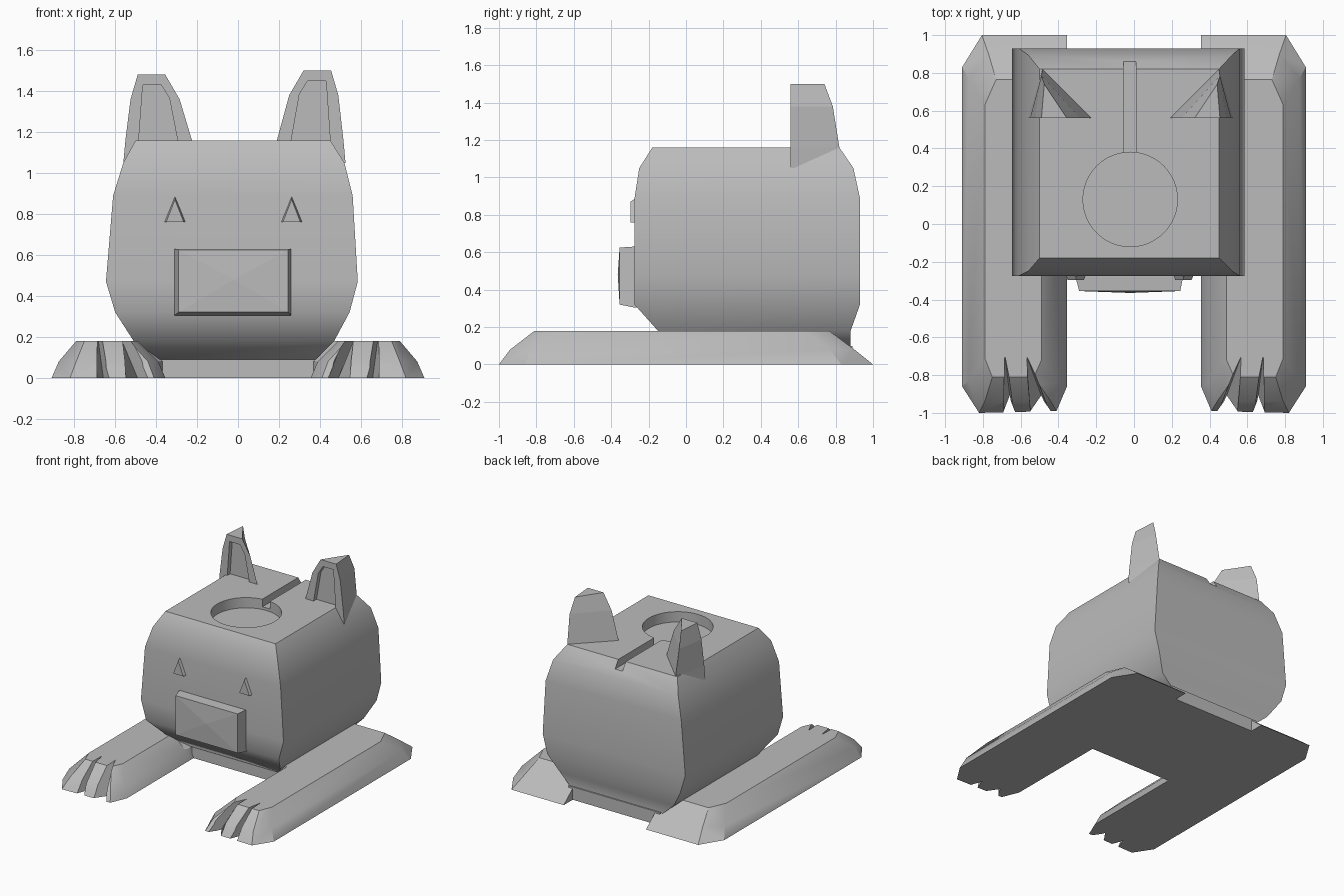
import bpy, bmesh, math

cube = bpy.data.objects.get("Cube")
if cube:
    bpy.data.objects.remove(cube, do_unlink=True)

GREY = 0.5
mat = bpy.data.materials.new("plain grey")
mat.use_nodes = True
mat.diffuse_color = (GREY, GREY, GREY, 1)
mat.node_tree.nodes["Principled BSDF"].inputs["Base Color"].default_value = (GREY, GREY, GREY, 1)


def loft(name, rings):
    """Skin a stack of equal-length point loops and cap both ends."""
    bm = bmesh.new()
    loops = [[bm.verts.new(p) for p in ring] for ring in rings]
    n = len(loops[0])
    for a, b in zip(loops, loops[1:]):
        for i in range(n):
            j = (i + 1) % n
            bm.faces.new((a[i], a[j], b[j], b[i]))
    bm.faces.new(loops[0][::-1])
    bm.faces.new(loops[-1])
    bmesh.ops.recalc_face_normals(bm, faces=bm.faces)
    mesh = bpy.data.meshes.new(name)
    bm.to_mesh(mesh)
    bm.free()
    mesh.materials.append(mat)
    ob = bpy.data.objects.new(name, mesh)
    bpy.context.collection.objects.link(ob)
    return ob


def box_ring(z, x0, x1, y0, y1):
    return [(x0, y0, z), (x1, y0, z), (x1, y1, z), (x0, y1, z)]


def at_y(y, outline):
    return [(x, y, z) for x, z in outline]


def activate(ob):
    bpy.ops.object.select_all(action='DESELECT')
    ob.select_set(True)
    bpy.context.view_layer.objects.active = ob


def cut(ob, cutter):
    mod = ob.modifiers.new("cut", 'BOOLEAN')
    mod.operation = 'DIFFERENCE'
    mod.solver = 'EXACT'
    mod.object = cutter
    activate(ob)
    bpy.ops.object.modifier_apply(modifier=mod.name)
    bpy.data.objects.remove(cutter, do_unlink=True)


def smooth(ob, degrees):
    activate(ob)
    bpy.ops.object.shade_smooth_by_angle(angle=math.radians(degrees))


# Body: rounded block as a stack of rectangles
body = loft("body", [box_ring(*r) for r in (
    (.09, -.41, .38, -.05, .88),
    (.18, -.51, .47, -.15, .88),
    (.32, -.60, .545, -.275, .93),
    (.47, -.645, .585, -.275, .93),
    (.89, -.61, .56, -.275, .93),
    (1.05, -.56, .52, -.25, .895),
    (1.16, -.50, .45, -.18, .82))])

# Round recess and slot in the top
circle = [(-.02 + .25 * math.cos(t * math.tau / 48), .13 + .25 * math.sin(t * math.tau / 48))
          for t in range(48)]
cut(body, loft("recess_cutter", [[(x, y, z) for x, y in circle] for z in (1.08, 1.3)]))
cut(body, loft("slot_cutter", [box_ring(z, -.055, .01, .3, 1) for z in (1.10, 1.3)]))
smooth(body, 45)

# Base plate between the legs
loft("base_plate", [box_ring(z, -.4, .39, -.04, .89) for z in (0, .1)])

# Legs: sloped sides, three rings each, with slanted notches between the toes
LEG = (
    (0, [(.355, -.86), (.41, -.99), (.82, -1), (.91, -.86), (.91, .83), (.805, 1),
         (.355, 1), (.355, 0), (.355, -.1)]),
    (.08, [(.39, -.84), (.44, -.94), (.79, -.94), (.875, -.83), (.875, .77), (.77, .9),
           (.355, .9), (.355, 0), (.39, -.1)]),
    (.18, [(.49, -.72), (.53, -.81), (.75, -.81), (.79, -.71), (.79, .63), (.73, .765),
           (.355, .765), (.355, 0), (.49, -.1)]))
NOTCHES = ((.575, .42, .545), (.685, .62, .69))   # apex x, front x range

for side, label in ((1, "left"), (-1, "right")):
    leg = loft(label + "_leg", [[(side * x, y, z) for x, y in ring] for z, ring in LEG])
    for apex, x0, x1 in NOTCHES:
        rings = []
        for z, y in ((-.02, -.93), (.2, -.68)):
            k = apex if z > 0 else (x0 + x1) / 2
            rings.append([(side * k, y, z), (side * x0, -1.02, z), (side * x1, -1.02, z)])
        cut(leg, loft("notch_cutter", rings))
    smooth(leg, 30)

# Ears: wedges with a shallow recess in the front
EAR = ((1.05, .16, .525, .45, .83), (1.16, .19, .515, .45, .82),
       (1.38, .25, .49, .455, .785), (1.5, .32, .455, .44, .74))
EAR_HOLLOW = [(.26, 1.16), (.30, 1.385), (.34, 1.45), (.43, 1.45), (.45, 1.16)]


def ear_point(side, x, y, z):
    return (x, y, z) if side > 0 else (-.035 - x, y, z - .02 * (z > 1.2))


for side, label in ((1, "left"), (-1, "right")):
    ear = loft(label + "_ear", [
        [ear_point(side, *p) for p in ((x0, .56, z), (x1, .56, z), (xb, yb, z))]
        for z, x0, x1, xb, yb in EAR])
    cut(ear, loft("hollow_cutter", [
        [ear_point(side, x, y, z) for x, z in EAR_HOLLOW] for y in (.5, .595)]))

# Snout: tapered box whose front face rises slightly to the middle
def rect(x0, x1, z0, z1):
    return [(x0, z0), (x1, z0), (x1, z1), (x0, z1)]


snout = loft("snout", [at_y(-.2, rect(-.31, .26, .305, .63)),
                       at_y(-.28, rect(-.31, .26, .305, .63)),
                       at_y(-.355, rect(-.29, .245, .32, .625))])
bm = bmesh.new()
bm.from_mesh(snout.data)
front = min(bm.faces, key=lambda f: f.calc_center_median().y)
poke = bmesh.ops.poke(bm, faces=[front])
poke["verts"][0].co = (-.02, -.365, .48)
bm.to_mesh(snout.data)
bm.free()

# Eyes: small raised triangles
for x, label in ((.262, "left"), (-.308, "right")):
    loft(label + "_eye", [
        at_y(y, [(x - w, .76), (x + w, .76), (x, top)])
        for y, w, top in ((-.26, .056, .895), (-.297, .043, .87))])
